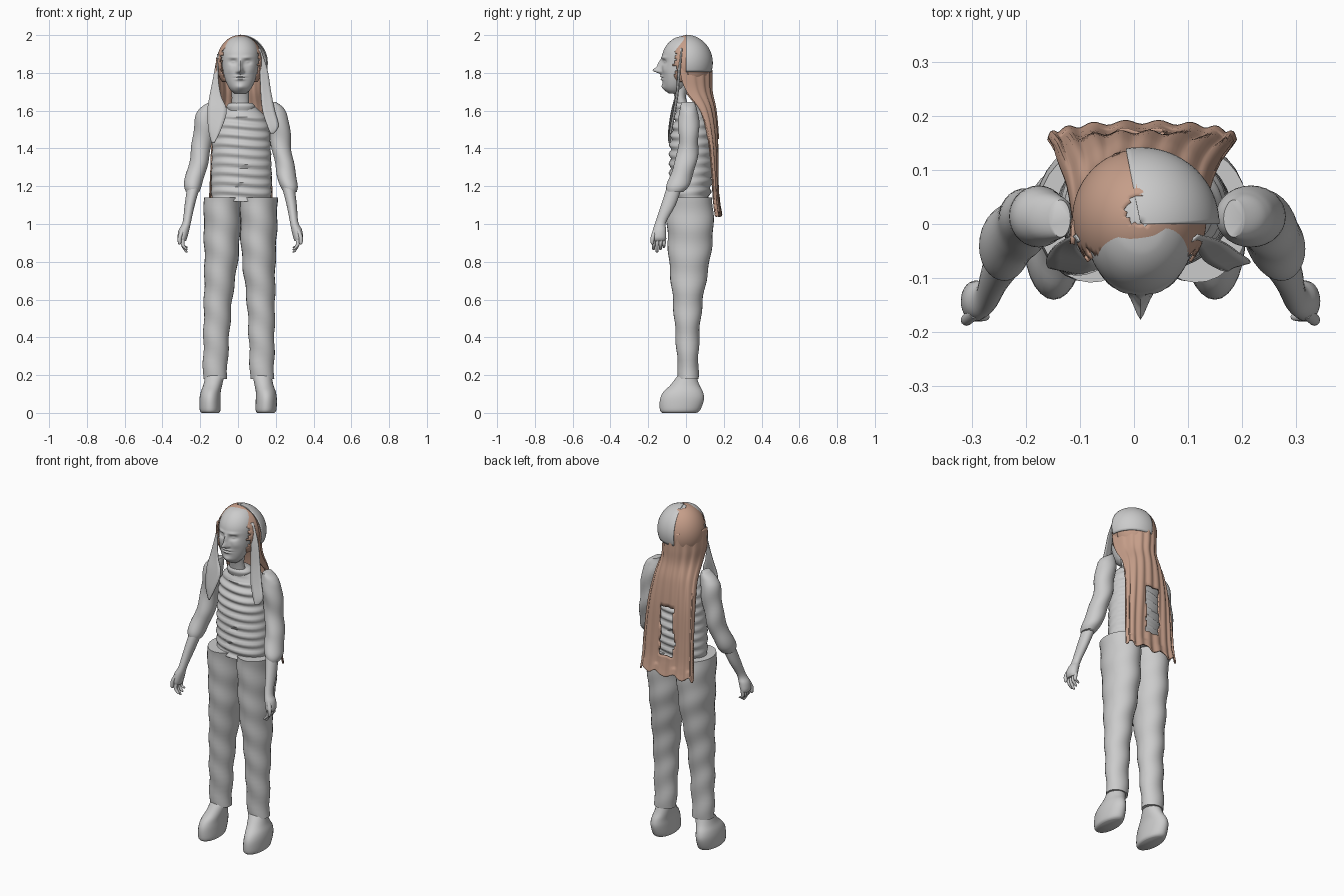
import bpy, bmesh, math, random
from math import sin, cos, pi, exp

random.seed(4)
if "Cube" in bpy.data.objects:
    bpy.data.objects.remove(bpy.data.objects["Cube"])


def material(name, col):
    m = bpy.data.materials.new(name)
    m.use_nodes = True
    m.diffuse_color = (*col, 1)
    m.node_tree.nodes["Principled BSDF"].inputs["Base Color"].default_value = (*col, 1)
    return m


GREY = material("plain grey", (0.6, 0.6, 0.6))
TAN = material("hair tan", (0.56, 0.34, 0.25))


def smooth_rows(rows, steps):
    """Catmull-Rom interpolation of a list of equal-length rows."""
    out = []
    for i in range(len(rows) - 1):
        a, b, c, d = (rows[max(i - 1, 0)], rows[i], rows[i + 1], rows[min(i + 2, len(rows) - 1)])
        for k in range(steps):
            t = k / steps
            out.append([0.5 * (2 * q + (r - p) * t + (2 * p - 5 * q + 4 * r - s) * t ** 2
                               + (3 * q - p - 3 * r + s) * t ** 3)
                        for p, q, r, s in zip(a, b, c, d)])
    return out + [list(rows[-1])]


def finish(name, bm, mats, angle=50, closed=True):
    if closed:
        bmesh.ops.recalc_face_normals(bm, faces=bm.faces)
    me = bpy.data.meshes.new(name)
    bm.to_mesh(me)
    bm.free()
    for m in mats:
        me.materials.append(m)
    ob = bpy.data.objects.new(name, me)
    bpy.context.collection.objects.link(ob)
    bpy.context.view_layer.objects.active = ob
    ob.select_set(True)
    bpy.ops.object.shade_smooth_by_angle(angle=math.radians(angle))
    ob.select_set(False)
    return ob


def grid(bm, points, wrap):
    """Skin rows of points with quads."""
    vs = [[bm.verts.new(p) for p in row] for row in points]
    n = len(vs[0])
    for a, b in zip(vs, vs[1:]):
        for j in range(n if wrap else n - 1):
            k = (j + 1) % n
            bm.faces.new((a[j], a[k], b[k], b[j]))
    return vs


def loft(name, rows, steps=4, sides=28, warp=None, mat=GREY):
    """Rows are z, centre x, half width, front y, back y."""
    pts = []
    for z, cx, hw, yf, yb in smooth_rows(rows, steps):
        ring = []
        for j in range(sides):
            a = 2 * pi * j / sides
            p = [cx + hw * sin(a), (yf + yb) / 2 - (yb - yf) / 2 * cos(a), z]
            ring.append(warp(p, a) if warp else p)
        pts.append(ring)
    bm = bmesh.new()
    vs = grid(bm, pts, True)
    bm.faces.new(vs[0])
    bm.faces.new(vs[-1])
    return finish(name, bm, [mat])


def pair(name, rows, **kw):
    """Mirrored pair of lofts; the body leans slightly with height."""
    for side, s in (("right", -1), ("left", 1)):
        loft(side + "_" + name,
             [(z, 0.013 * z + s * d, hw, yf, yb) for z, d, hw, yf, yb in rows], **kw)


def sheet(name, points, mat, keep=None, thick=0.006):
    bm = bmesh.new()
    grid(bm, points, False)
    if keep:
        bad = [f for f in bm.faces if not keep(f.calc_center_median())]
        bmesh.ops.delete(bm, geom=bad, context="FACES")
    ob = finish(name, bm, [mat], closed=False)
    mod = ob.modifiers.new("thickness", "SOLIDIFY")
    mod.thickness = thick
    mod.offset = 0
    return ob


# Trousers and shoes
def creases(p, a):
    k = 0.003 * sin(p[2] * 38 + 2 * sin(a))
    return [p[0] + k * sin(a), p[1] - k * cos(a), p[2]]


pair("trouser_leg", [(0.18, .125, .063, -.04, .065), (0.4, .12, .068, -.055, .07),
                     (0.6, .113, .075, -.07, .09), (0.8, .1, .088, -.09, .125),
                     (0.97, .097, .097, -.1, .145), (1.14, .097, .098, -.11, .14)],
     steps=8, warp=creases)
pair("shoe", [(0, .147, .045, -.125, .055), (.015, .148, .055, -.138, .075),
              (.07, .149, .056, -.138, .095), (.11, .146, .053, -.12, .09),
              (.15, .135, .05, -.08, .07), (.21, .122, .05, -.035, .05)])


# Ribbed shirt and neck
def ribs(p, a):
    k = 0.007 * sin(p[2] * 125 + sin(a * 2)) * (1 if p[2] < 1.57 else 0.3)
    return [p[0] + k * .3 * sin(a), p[1] - k * cos(a), p[2]]


loft("shirt", [(1.12, .018, .158, -.08, .12), (1.25, .018, .16, -.085, .14),
               (1.4, .018, .155, -.085, .145), (1.5, .018, .148, -.075, .14),
               (1.57, .018, .125, -.06, .12), (1.61, .018, .085, -.05, .08),
               (1.635, .016, .06, -.045, .05)], steps=14, sides=40, warp=ribs)
loft("collar", [(1.6, .015, .068, -.055, .05), (1.625, .015, .075, -.062, .055),
                (1.64, .015, .06, -.055, .045)])
loft("neck", [(1.6, .014, .05, -.05, .03), (1.67, .012, .045, -.06, .0),
              (1.74, .012, .05, -.08, .02)])


# Head with modelled face
def face(p, a):
    x, y, z = p
    if cos(a) > 0:
        def bump(cx, cz, wx, wz):
            return exp(-((abs(x - .012) - cx) / wx) ** 2 - ((z - cz) / wz) ** 2)
        y += (-.042 * bump(0, 1.813, .013, .016) - .02 * bump(0, 1.843, .010, .026)
              - .010 * bump(.014, 1.806, .008, .008)
              + .015 * bump(.038, 1.857, .02, .013) - .008 * bump(.038, 1.857, .011, .006)
              - .006 * bump(.036, 1.882, .026, .008)
              - .010 * bump(0, 1.781, .024, .006) - .010 * bump(0, 1.766, .02, .006)
              + .005 * bump(0, 1.7735, .028, .003)
              - .010 * bump(0, 1.725, .025, .016) - .004 * bump(.055, 1.815, .02, .02))
    return [x, y, z]


loft("head", [(1.69, .012, .03, -.09, -.03), (1.71, .012, .052, -.112, -.01),
              (1.74, .012, .07, -.122, .01), (1.79, .012, .087, -.127, .04),
              (1.85, .012, .098, -.13, .09), (1.91, .012, .1, -.122, .11),
              (1.955, .012, .082, -.096, .095), (1.985, .012, .05, -.057, .065),
              (1.997, .012, .01, -.01, .02)], steps=14, sides=96, warp=face)

# Sleeves, forearms and hands
pair("sleeve", [(1.645, .16, .018, -.025, .045), (1.61, .178, .045, -.035, .06),
                (1.55, .193, .056, -.04, .068), (1.4, .213, .052, -.042, .065),
                (1.3, .232, .05, -.07, .05), (1.21, .253, .049, -.1, .018),
                (1.17, .258, .036, -.1, -.015)], steps=8, warp=creases)
pair("forearm", [(1.2, .25, .034, -.1, -.02), (1.1, .27, .027, -.132, -.055),
                 (1.01, .284, .022, -.162, -.105), (.97, .298, .028, -.175, -.105),
                 (.93, .306, .026, -.18, -.105), (.91, .305, .018, -.175, -.11)])
for i, name in enumerate(("index", "middle", "ring", "little")):
    y = -.167 + .018 * i
    tip = .85 + .012 * abs(i - 1)
    pair(name + "_finger", [(.925, .304, .011, y - .009, y + .009),
                            (.89, .304, .010, y - .013, y + .005),
                            (tip + .006, .287, .008, y - .012, y + .003),
                            (tip, .283, .004, y - .008, y)], sides=12)
pair("thumb", [(.97, .305, .012, -.175, -.15), (.93, .32, .011, -.187, -.165),
               (.9, .321, .009, -.187, -.17), (.892, .321, .004, -.182, -.174)], sides=12)

# Hair cap, cut back along a ragged hairline
cap = [[(.01 + .121 * sin(t) * cos(a), .01 + .125 * sin(t) * sin(a), 1.85 + .147 * cos(t))
        for a in [2 * pi * j / 64 for j in range(65)]]
       for t in [.02 + .72 * pi * i / 36 for i in range(37)]]


def hairline(c):
    crown = ((c.x - .015) / .03) ** 2 + ((c.y - .025) / .027) ** 2 < 1 and c.z > 1.9
    return c.y > -.055 + random.uniform(-.012, .012) and not crown


sheet("hair_cap", cap, TAN, hairline)

# Bare quarter of the crown on the left rear
crown = [[(.012 + .143 * sin(t) * cos(a), .139 * sin(t) * sin(a), 1.853 + .146 * cos(t))
          for a in [.56 * pi * j / 24 for j in range(25)]]
         for t in [.02 + .6 * pi * i / 20 for i in range(21)]]
sheet("bare_crown", crown, GREY)

# Long hair falling down the back: z, centre x, half width, side y, back y
rows = [(1.88, .005, .118, -.035, .13), (1.78, .005, .12, -.03, .132),
        (1.7, .008, .118, .0, .134), (1.6, .01, .13, .07, .155),
        (1.45, .012, .148, .115, .167), (1.25, .015, .16, .14, .168),
        (1.13, .015, .165, .148, .172), (1.05, .015, .172, .158, .185)]
fall = []
for z, cx, hw, ys, yb in smooth_rows(rows, 7):
    strand = [pi * j / 56 for j in range(57)]
    fall.append([(cx - hw * cos(a), ys + (yb - ys) * sin(a) + .004 * sin(a * 17 + z * 3),
                  z - (.012 * sin(a * 9) if z < 1.1 else 0)) for a in strand])


def parting(c):
    return not (abs(c.x - .01) < .045 + random.uniform(-.008, .008) and 1.16 < c.z < 1.45)


sheet("long_hair", fall, TAN, parting, .008)

# Flat locks framing the face: z, inner x, outer x, y
locks = {
    "left_lock": [(1.93, .105, .118, -.02), (1.82, .115, .155, -.03), (1.7, .12, .175, -.04),
                  (1.6, .13, .195, -.055), (1.52, .155, .215, -.07), (1.48, .172, .19, -.075)],
    "right_lock": [(1.9, -.1, -.108, -.02), (1.78, -.105, -.13, -.03), (1.68, -.09, -.15, -.045),
                   (1.6, -.06, -.162, -.065), (1.5, -.09, -.157, -.08), (1.43, -.125, -.14, -.08)]}
for name, rows in locks.items():
    pts = [[(xi + (xo - xi) * t, y - .012 * (1 - t), z) for t in (0, .25, .5, .75, 1)]
           for z, xi, xo, y in smooth_rows(rows, 5)]
    sheet(name, pts, GREY, thick=.004)
